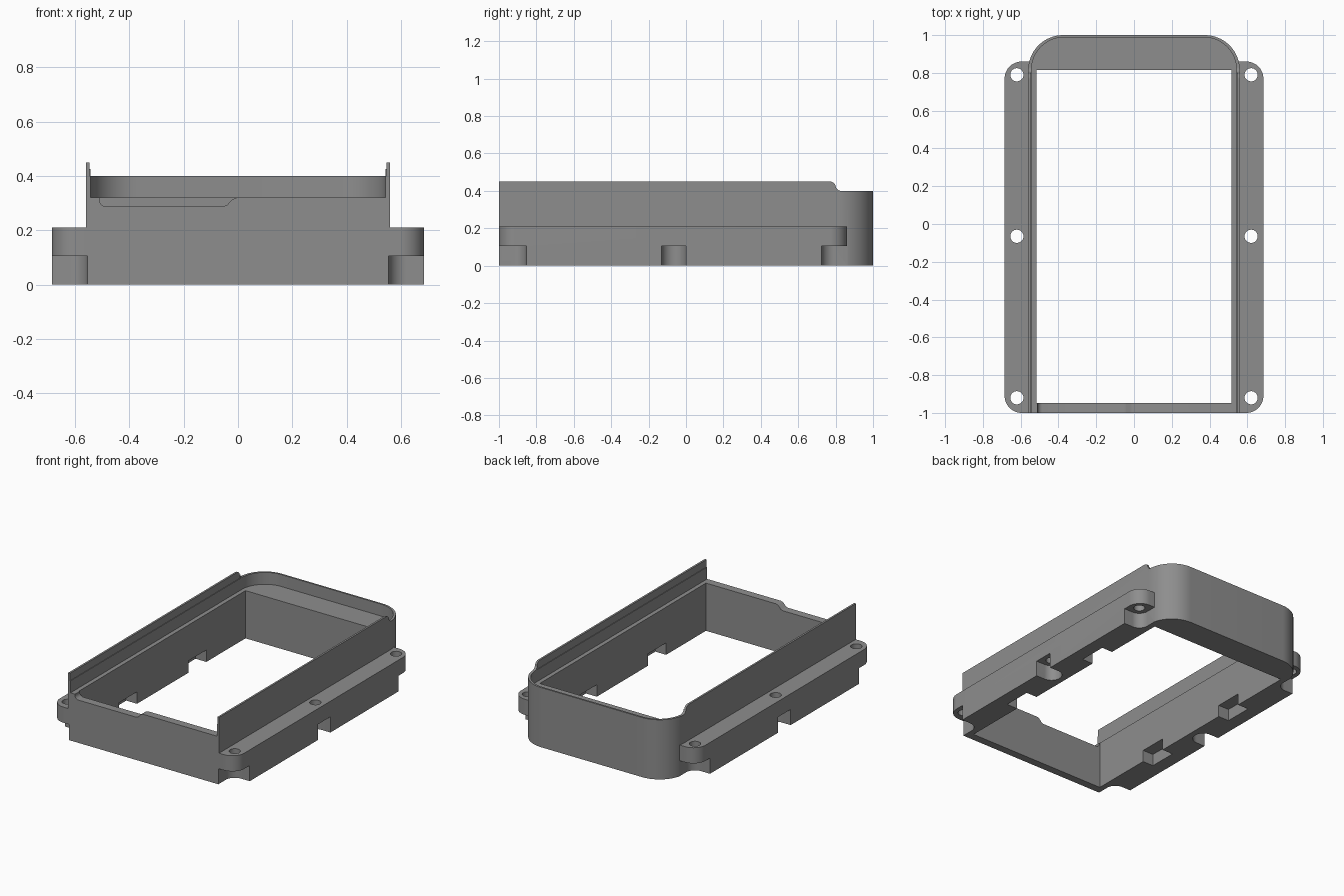
import bpy, bmesh, math

if "Cube" in bpy.data.objects:
    bpy.data.objects.remove(bpy.data.objects["Cube"])

grey = bpy.data.materials.new("mid_grey")
grey.diffuse_color = (0.27, 0.27, 0.27, 1)
grey.use_nodes = True
grey.node_tree.nodes["Principled BSDF"].inputs["Base Color"].default_value = grey.diffuse_color


def arc(cx, cy, r, a0, a1, n=16):
    """Points on an arc, angles in degrees."""
    return [(cx + r * math.cos(math.radians(a0 + (a1 - a0) * i / n)),
             cy + r * math.sin(math.radians(a0 + (a1 - a0) * i / n))) for i in range(n + 1)]


def prism(name, pts, lo, hi, axis="z"):
    """Extrude a 2D outline along z (x,y), y (x,z) or x (y,z)."""
    place = {"z": lambda a, b, h: (a, b, h),
             "y": lambda a, b, h: (a, h, b),
             "x": lambda a, b, h: (h, a, b)}[axis]
    bm = bmesh.new()
    low = [bm.verts.new(place(a, b, lo)) for a, b in pts]
    top = [bm.verts.new(place(a, b, hi)) for a, b in pts]
    bm.faces.new(low)
    bm.faces.new(top)
    n = len(pts)
    for i in range(n):
        j = (i + 1) % n
        bm.faces.new((low[i], low[j], top[j], top[i]))
    bmesh.ops.recalc_face_normals(bm, faces=bm.faces)
    mesh = bpy.data.meshes.new(name)
    bm.to_mesh(mesh)
    bm.free()
    mesh.materials.append(grey)
    ob = bpy.data.objects.new(name, mesh)
    bpy.context.collection.objects.link(ob)
    return ob


def rect(x0, x1, y0, y1):
    return [(x0, y0), (x1, y0), (x1, y1), (x0, y1)]


def combine(target, tool, operation="DIFFERENCE"):
    """Apply a boolean and remove the tool."""
    mod = target.modifiers.new("boolean", "BOOLEAN")
    mod.operation, mod.solver, mod.object = operation, "EXACT", tool
    bpy.context.view_layer.objects.active = target
    bpy.ops.object.modifier_apply(modifier=mod.name)
    bpy.data.objects.remove(tool)


def tub(half, front, back, r):
    """Square front, rounded back corners."""
    return ([(-half, front), (half, front)] + arc(half - r, back - r, r, 0, 90)
            + arc(r - half, back - r, r, 90, 180))


# Outer shell and the wide mounting flange
frame = prism("frame", tub(0.56, -1, 1, 0.185), 0, 0.45)
r = 0.09
flange = prism("flange", arc(0.685 - r, -1 + r, r, -90, 0) + arc(0.685 - r, 0.86 - r, r, 0, 90)
               + arc(r - 0.685, 0.86 - r, r, 90, 180) + arc(r - 0.685, -1 + r, r, 180, 270), 0, 0.21)
combine(frame, flange, "UNION")

# Main opening, recessed ledge open to the front, thinner upper side walls
combine(frame, prism("opening", rect(-0.515, 0.515, -0.947, 0.815), -0.1, 0.6))
combine(frame, prism("recess", tub(0.543, -1.1, 0.988, 0.172), 0.32, 0.6))
combine(frame, prism("wall_thinning", rect(-0.547, 0.547, -1.1, 0.80), 0.40, 0.6))

# Lower back rim with an S-shaped transition
step = ([(0.765, 0.6), (0.765, 0.45)] + arc(0.77, 0.42, 0.03, 90, 20, 8)
        + arc(0.83, 0.43, 0.03, 200, 270, 8) + [(1.1, 0.40), (1.1, 0.6)])
combine(frame, prism("back_step", step, -1, 1, "x"))

# Shallow dip in the front lip
dip = ([(-0.51, 0.36), (-0.51, 0.315)] + arc(-0.485, 0.312, 0.025, 180, 270, 6)
       + [(-0.055, 0.287), (-0.04, 0.293), (-0.022, 0.313), (-0.005, 0.32), (-0.005, 0.36)])
combine(frame, prism("lip_dip", dip, -1.1, -0.9, "y"))

# Screw holes, underside screw pockets and inner notches on both sides
R = 0.066
for s in (-1, 1):
    for y, end in ((-0.92, -1), (-0.065, 0), (0.79, 1)):
        hole = arc(s * 0.62, y, 0.035, 0, 360, 32)[:-1]
        combine(frame, prism("screw_hole", hole, -0.1, 0.3))
        if end:
            local = [(0.75, 0.3), (0.75, -R)] + arc(0.62, 0, R, 270, 180) + [(0.62 - R, 0.3)]
            pts = [(s * a, y + end * b if b < 0.2 else end * (1.1 if end < 0 else 0.9))
                   for a, b in local]
        else:
            pts = [(s * a, y + b) for a, b in
                   [(0.75, R)] + arc(0.62, 0, R, 90, 270, 24) + [(0.75, -R)]]
        combine(frame, prism("screw_pocket", pts, -0.1, 0.105))
    for y in (-0.43, 0.305):
        x0, x1 = sorted((s * 0.50, s * 0.595))
        combine(frame, prism("inner_notch", rect(x0, x1, y - 0.095, y + 0.095), -0.1, 0.08))

# Smooth the rounded corners, keep hard edges crisp
bpy.ops.object.select_all(action="DESELECT")
frame.select_set(True)
bpy.context.view_layer.objects.active = frame
bpy.ops.object.shade_smooth_by_angle(angle=math.radians(30))
